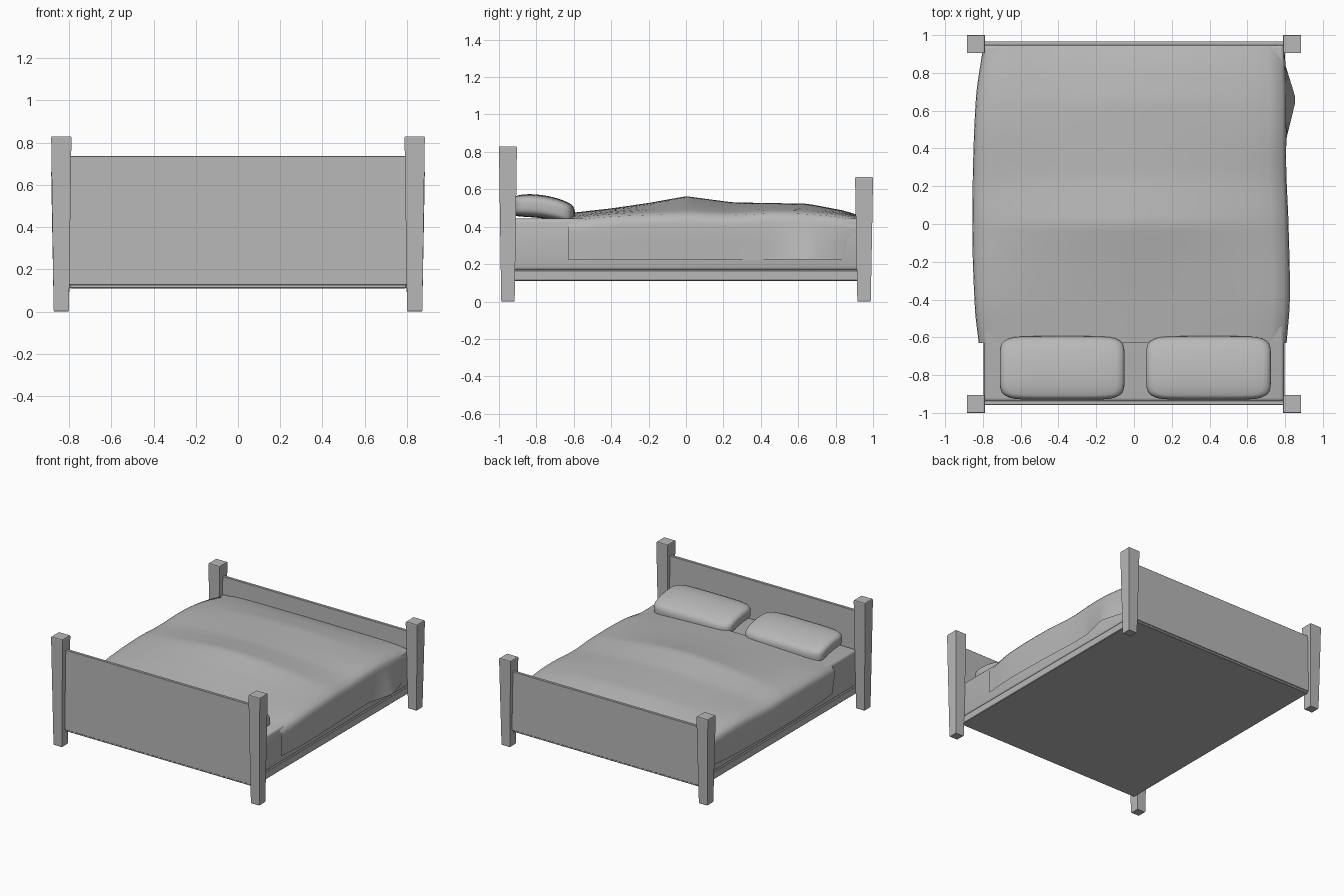
import bpy, bmesh, math

if "Cube" in bpy.data.objects:
    bpy.data.objects.remove(bpy.data.objects["Cube"])

# One mid grey for the whole bed
GREY = bpy.data.materials.new("grey")
GREY.diffuse_color = (0.48, 0.48, 0.48, 1)
GREY.use_nodes = True
GREY.node_tree.nodes["Principled BSDF"].inputs["Base Color"].default_value = GREY.diffuse_color


def make_object(name, bm, smooth=None):
    bmesh.ops.recalc_face_normals(bm, faces=bm.faces)
    mesh = bpy.data.meshes.new(name)
    bm.to_mesh(mesh)
    bm.free()
    mesh.materials.append(GREY)
    ob = bpy.data.objects.new(name, mesh)
    bpy.context.collection.objects.link(ob)
    if smooth:
        bpy.ops.object.select_all(action='DESELECT')
        ob.select_set(True)
        bpy.context.view_layer.objects.active = ob
        bpy.ops.object.shade_smooth_by_angle(angle=math.radians(smooth))
    return ob


def box(name, x, y, z, bevel=0.004, segments=1, smooth=None):
    bm = bmesh.new()
    bmesh.ops.create_cube(bm, size=1)
    for v in bm.verts:
        v.co = [lo + (c + 0.5) * (hi - lo) for c, (lo, hi) in zip(v.co, (x, y, z))]
    bmesh.ops.bevel(bm, geom=bm.edges[:], offset=bevel, segments=segments,
                    affect='EDGES', profile=0.5)
    return make_object(name, bm, smooth)


def post(name, cx, cy, h):
    bm = bmesh.new()
    rings = []
    for z, r in ((0, 0.033), (0.006, 0.036), (h * 0.65, 0.044),
                 (h - 0.006, 0.048), (h, 0.046)):
        rings.append([bm.verts.new((cx + sx * r, cy + sy * r, z))
                      for sx, sy in ((-1, -1), (1, -1), (1, 1), (-1, 1))])
    for a, b in zip(rings, rings[1:]):
        for i in range(4):
            j = (i + 1) % 4
            bm.faces.new((a[i], a[j], b[j], b[i]))
    bm.faces.new(rings[0])
    bm.faces.new(rings[-1])
    return make_object(name, bm)


def curve(points, t, linear=False):
    # interpolation through (position, value) pairs, smooth unless linear
    if t <= points[0][0]:
        return points[0][1]
    for i, ((a, va), (b, vb)) in enumerate(zip(points, points[1:])):
        if t <= b:
            s = (t - a) / (b - a)
            if linear:
                return va + (vb - va) * s
            p = points[max(i - 1, 0)]
            n = points[min(i + 2, len(points) - 1)]
            ma = (vb - p[1]) / (b - p[0]) * (b - a)
            mb = (n[1] - va) / (n[0] - a) * (b - a)
            return (va * (2*s**3 - 3*s*s + 1) + ma * (s**3 - 2*s*s + s)
                    + vb * (3*s*s - 2*s**3) + mb * (s**3 - s*s))
    return points[-1][1]


# Corner posts
for side, sx in (("left", -1), ("right", 1)):
    post("head_post_" + side, sx * 0.837, -0.952, 0.83)
    post("foot_post_" + side, sx * 0.837, 0.952, 0.665)

# End boards, base and mattress
box("headboard", (-0.81, 0.81), (-0.957, -0.935), (0.125, 0.737), 0.002)
box("footboard", (-0.81, 0.81), (0.945, 0.967), (0.125, 0.575), 0.002)
box("base", (-0.798, 0.798), (-0.95, 0.96), (0.11, 0.168))
box("mattress", (-0.795, 0.795), (-0.94, 0.95), (0.166, 0.443), 0.02, 3, 40)

# Blanket: cross-sections lofted along the bed
RIDGE = ((-0.63, 0.472), (-0.4, 0.498), (-0.2, 0.527), (0, 0.563), (0.25, 0.53),
         (0.65, 0.523), (0.85, 0.485), (0.95, 0.452))
EDGE = ((-0.63, 0.445), (-0.4, 0.47), (0, 0.482), (0.22, 0.476), (0.5, 0.488),
        (0.75, 0.475), (0.95, 0.447))
LEFT = ((-0.63, -0.822), (-0.45, -0.842), (0, -0.856), (0.65, -0.838), (0.95, -0.797))
RIGHT = ((-0.63, 0.808), (-0.4, 0.825), (0, 0.818), (0.3, 0.806), (0.66, 0.808), (0.95, 0.797))
SPIKE = ((-0.63, 0.0), (0.44, 0.0), (0.66, 0.052), (0.85, 0.0), (0.95, 0.0))
bm = bmesh.new()
rows = []
ROWS, COLS = 40, 24
for r in range(ROWS + 1):
    y = -0.63 + 1.58 * r / ROWS
    xl, xr, e = curve(LEFT, y), curve(RIGHT, y), curve(EDGE, y)
    top = curve(RIDGE, y, True)
    poke = curve(SPIKE, y, True)
    tuck = 0.02 * max(0, (y - 0.84) / 0.105)
    section = [(xl + 0.02 + tuck, 0.225), (xl + 0.01 + tuck, 0.32),
               (xl, e - 0.07), (xl + 0.004, e - 0.045)]
    for c in range(COLS + 1):
        u = -1 + 2 * c / COLS
        x = (xl + xr) / 2 + u * ((xr - xl) / 2 - 0.022)
        crown = (top - e) * (1 - abs(u) ** 1.6) 
        section.append((x, e - 0.016 * abs(u) ** 12 + crown))
    section += [(xr - 0.004, e - 0.045), (xr, e - 0.07),
                (xr - 0.002 - tuck + poke * 0.5, 0.32), (xr - 0.003 - tuck + poke, 0.225)]
    rows.append([bm.verts.new((x, y, z)) for x, z in section])
for a, b in zip(rows, rows[1:]):
    for i in range(len(a) - 1):
        bm.faces.new((a[i], a[i + 1], b[i + 1], b[i]))
make_object("blanket", bm, 60)

# Pillows: rounded blocks, bowed and leaning towards the headboard
for side, cx in (("left", -0.38), ("right", 0.395)):
    bm = bmesh.new()
    bmesh.ops.create_cube(bm, size=2)
    bmesh.ops.subdivide_edges(bm, edges=bm.edges[:], cuts=13, use_grid_fill=True)
    for v in bm.verts:
        p = [math.sin(c * math.pi / 2) for c in v.co]
        xy = (abs(p[0]) ** 7 + abs(p[1]) ** 7 + abs(p[2]) ** 4) ** (1 / 6)
        dx, dy = 0.33 * p[0] / xy, 0.168 * p[1] / xy
        zn = (abs(p[0]) ** 4 + abs(p[1]) ** 4 + abs(p[2]) ** 4) ** 0.25
        lift = 0.506 - 0.15 * dy - 0.8 * dy * dy
        v.co = (cx + dx, -0.762 + dy, lift + 0.062 * p[2] / zn)
    make_object("pillow_" + side, bm, 60)
